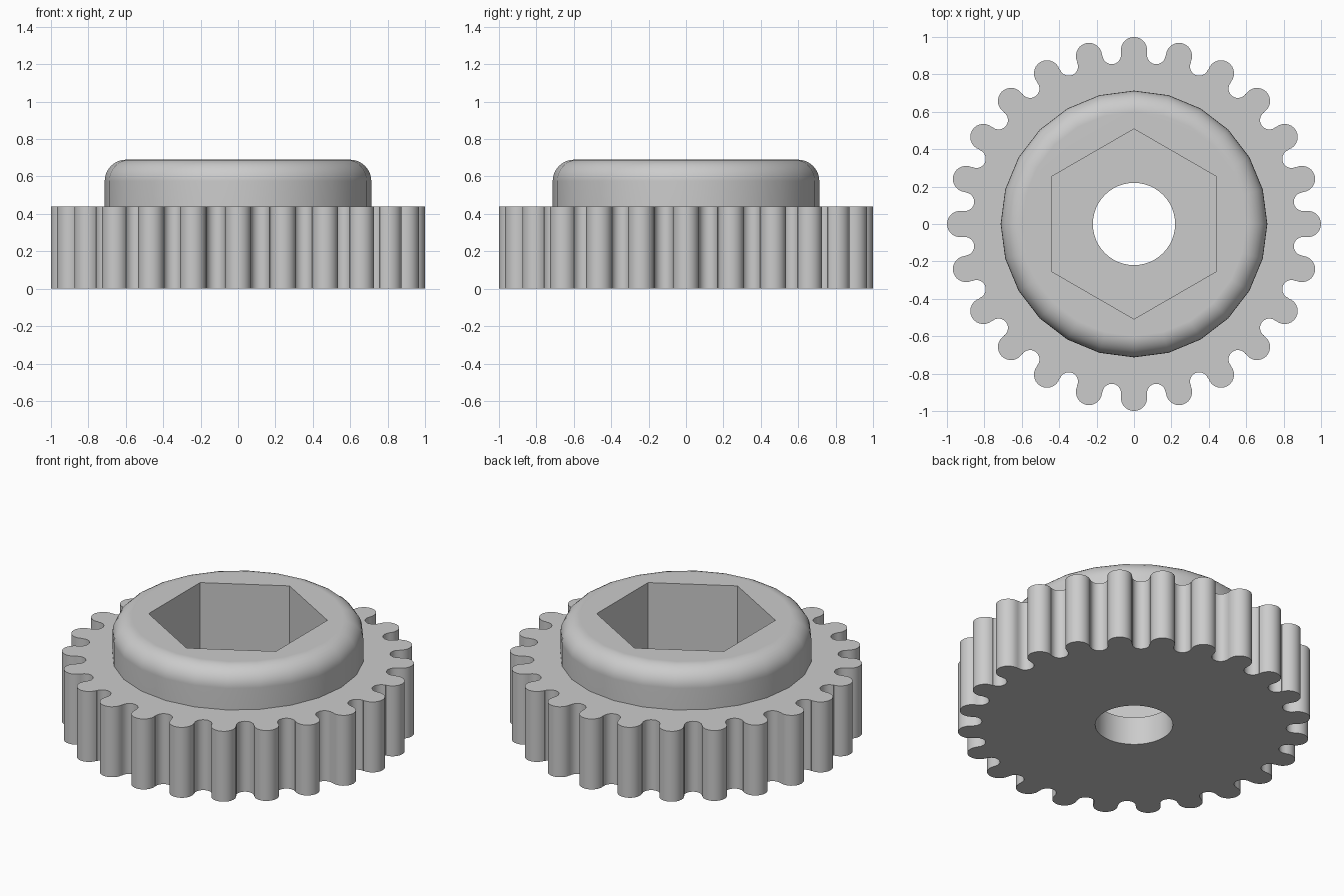
import bpy, bmesh
from math import sin, cos, pi, radians, atan2

if "Cube" in bpy.data.objects:
    bpy.data.objects.remove(bpy.data.objects["Cube"], do_unlink=True)

TEETH = 24
RING_TOP, HUB_TOP, POCKET_FLOOR = 0.44, 0.69, 0.175

grey = bpy.data.materials.new("light_grey")
grey.use_nodes = True
colour = (0.6, 0.6, 0.6, 1)
grey.diffuse_color = colour
grey.node_tree.nodes["Principled BSDF"].inputs["Base Color"].default_value = colour


def arc(cx, cy, r, a0, a1, n):
    steps = [a0 + (a1 - a0) * i / n for i in range(n + 1)]
    return [(cx + r * cos(a), cy + r * sin(a)) for a in steps]


def loft(name, layers):
    """Solid through stacked outlines, each given as (points, z)."""
    bm = bmesh.new()
    rings = [[bm.verts.new((x, y, z)) for x, y in pts] for pts, z in layers]
    n = len(rings[0])
    for low, high in zip(rings, rings[1:]):
        for i in range(n):
            j = (i + 1) % n
            bm.faces.new((low[i], low[j], high[j], high[i]))
    bm.faces.new(rings[0][::-1])
    bm.faces.new(rings[-1])
    bmesh.ops.recalc_face_normals(bm, faces=bm.faces)
    mesh = bpy.data.meshes.new(name)
    bm.to_mesh(mesh)
    bm.free()
    mesh.materials.append(grey)
    ob = bpy.data.objects.new(name, mesh)
    bpy.context.collection.objects.link(ob)
    return ob


def circle(r, n, start=0.0):
    return [(r * cos(start + 2 * pi * i / n), r * sin(start + 2 * pi * i / n))
            for i in range(n)]


def combine(target, other, operation):
    mod = target.modifiers.new(operation.lower(), "BOOLEAN")
    mod.operation, mod.object, mod.solver = operation, other, "EXACT"
    bpy.context.view_layer.objects.active = target
    bpy.ops.object.modifier_apply(modifier=mod.name)
    bpy.data.objects.remove(other, do_unlink=True)


# Toothed ring: round tips joined to round valleys
tip_c, tip_r, val_c, val_r = 0.93, 0.07, 0.912, 0.05
half = pi / TEETH
lean = atan2(val_c * sin(half), val_c * cos(half) - tip_c)
tooth = arc(tip_c, 0, tip_r, -lean, lean, 14)
back = lean - pi
tooth += arc(val_c * cos(half), val_c * sin(half), val_r,
             back + 2 * pi, 2 * half - back, 10)
outline = []
for k in range(TEETH):
    a = 2 * half * k
    outline += [(x * cos(a) - y * sin(a), x * sin(a) + y * cos(a)) for x, y in tooth]
wheel = loft("toothed_wheel", [(outline, 0), (outline, RING_TOP)])

# Hub with a rounded shoulder
hub_r, fillet, sides = 0.713, 0.115, 24
layers = [(circle(hub_r, sides), 0.3)]
for i in range(9):
    a = pi / 2 * i / 8
    layers.append((circle(hub_r - fillet + fillet * cos(a), sides),
                   HUB_TOP - fillet + fillet * sin(a)))
combine(wheel, loft("hub", layers), "UNION")

# Hexagonal pocket and round through bore
hexagon = circle(0.508, 6, pi / 2)
combine(wheel, loft("hex_cutter", [(hexagon, POCKET_FLOOR), (hexagon, 1)]), "DIFFERENCE")
bore = circle(0.22, 48)
combine(wheel, loft("bore_cutter", [(bore, -0.5), (bore, 0.4)]), "DIFFERENCE")

# Smooth curved walls, crisp edges, even flat faces
bpy.ops.object.select_all(action="DESELECT")
wheel.select_set(True)
bpy.context.view_layer.objects.active = wheel
bpy.ops.object.shade_smooth_by_angle(angle=radians(35))
weighted = wheel.modifiers.new("even_normals", "WEIGHTED_NORMAL")
weighted.keep_sharp = True
